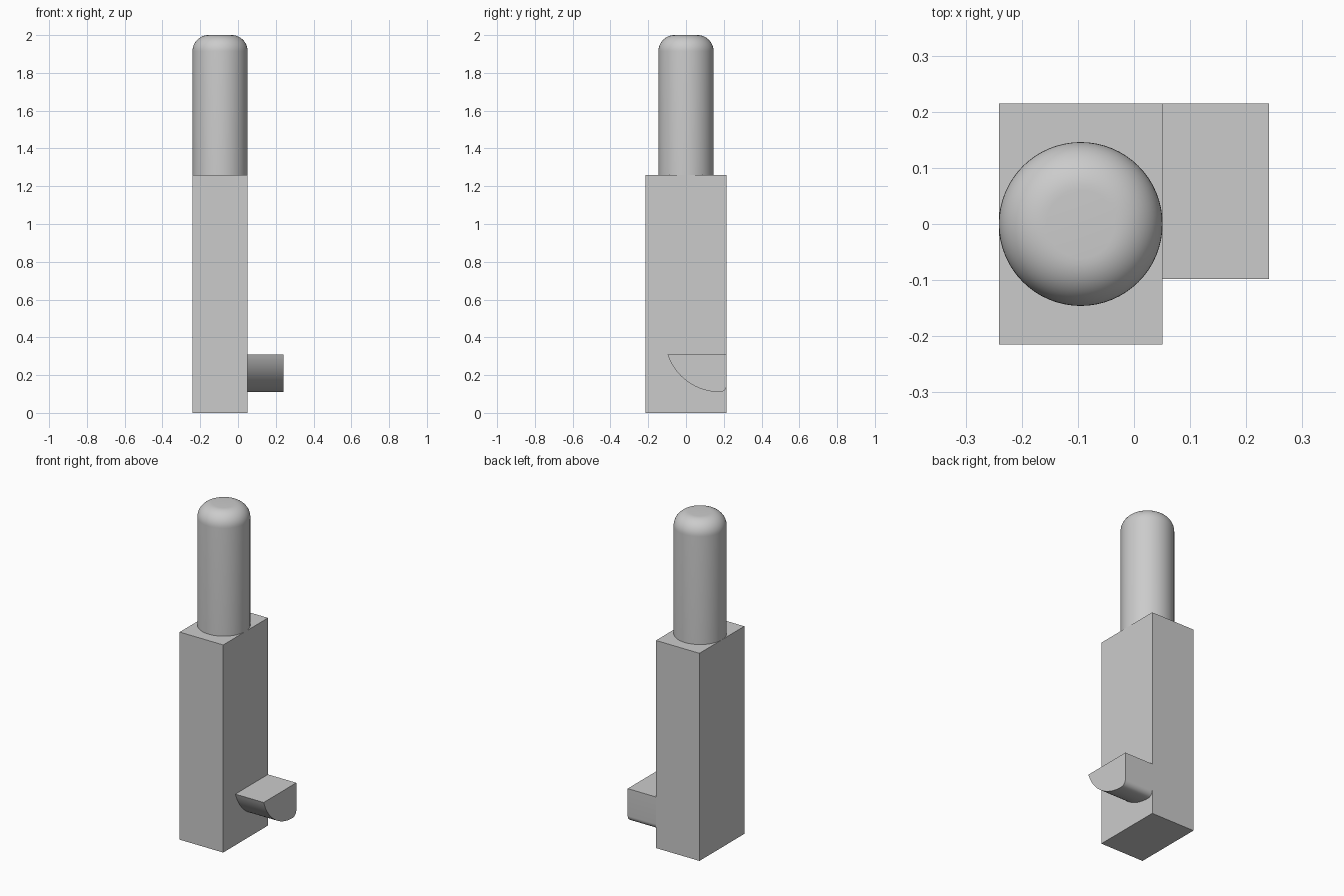
import bpy
import bmesh
from math import sin, cos, pi, radians, asin
from mathutils import Vector, Matrix

cube = bpy.data.objects.get("Cube")
if cube:
    bpy.data.objects.remove(cube, do_unlink=True)

grey = bpy.data.materials.new("plain grey")
grey.use_nodes = True
colour = (0.6, 0.6, 0.6, 1)
grey.diffuse_color = colour
grey.node_tree.nodes["Principled BSDF"].inputs["Base Color"].default_value = colour


def finish(bm, name, smooth=False):
    bmesh.ops.recalc_face_normals(bm, faces=bm.faces)
    mesh = bpy.data.meshes.new(name)
    bm.to_mesh(mesh)
    bm.free()
    mesh.materials.append(grey)
    obj = bpy.data.objects.new(name, mesh)
    bpy.context.collection.objects.link(obj)
    if smooth:
        bpy.ops.object.select_all(action="DESELECT")
        obj.select_set(True)
        bpy.context.view_layer.objects.active = obj
        bpy.ops.object.shade_smooth_by_angle(angle=radians(30))
    return obj


def arc(cx, cy, r, start, end, steps):
    angles = [start + (end - start) * i / steps for i in range(steps + 1)]
    return [(cx + r * cos(a), cy + r * sin(a)) for a in angles]


left, inner, right = -0.241, 0.051, 0.241
depth, block_top = 0.215, 1.26
axis_x, radius = (left + inner) / 2, (inner - left) / 2

# Rectangular block
bm = bmesh.new()
bmesh.ops.create_cube(bm, size=1)
bmesh.ops.scale(bm, vec=(inner - left, 2 * depth, block_top), verts=bm.verts)
bmesh.ops.translate(bm, vec=(axis_x, 0, block_top / 2), verts=bm.verts)
finish(bm, "block")

# Round pin with a rounded top edge
fillet = 0.085
profile = [(radius, block_top)]
profile += arc(radius - fillet, 2 - fillet, fillet, 0, pi / 2, 12)
profile.append((0, 2))
bm = bmesh.new()
verts = [bm.verts.new((r, 0, z)) for r, z in profile]
edges = [bm.edges.new(pair) for pair in zip(verts, verts[1:])]
bmesh.ops.spin(bm, geom=verts + edges, axis=(0, 0, 1), cent=(0, 0, 0),
               angle=2 * pi, steps=64)
bmesh.ops.remove_doubles(bm, verts=bm.verts, dist=0.0001)
bmesh.ops.translate(bm, vec=(axis_x, 0, 0), verts=bm.verts)
finish(bm, "pin", True)

# Side lug: flat top, curved underside and a small rounded back corner
top, bottom, front, corner = 0.31, 0.11, -0.098, 0.035
low_y = depth - corner
rise, run = top - bottom, low_y - front
sweep = (run ** 2 + rise ** 2) / (2 * rise)
start = -pi / 2 - asin(run / sweep)
outline = arc(low_y, bottom + sweep, sweep, start, -pi / 2, 24)
outline += arc(low_y, bottom + corner, corner, -pi / 2, 0, 8)[1:]
outline.append((depth, top))
bm = bmesh.new()
face = bm.faces.new([bm.verts.new((inner, y, z)) for y, z in outline])
result = bmesh.ops.extrude_face_region(bm, geom=[face], use_keep_orig=True)
moved = [v for v in result["geom"] if isinstance(v, bmesh.types.BMVert)]
bmesh.ops.translate(bm, vec=(right - inner, 0, 0), verts=moved)
finish(bm, "side_lug", True)
